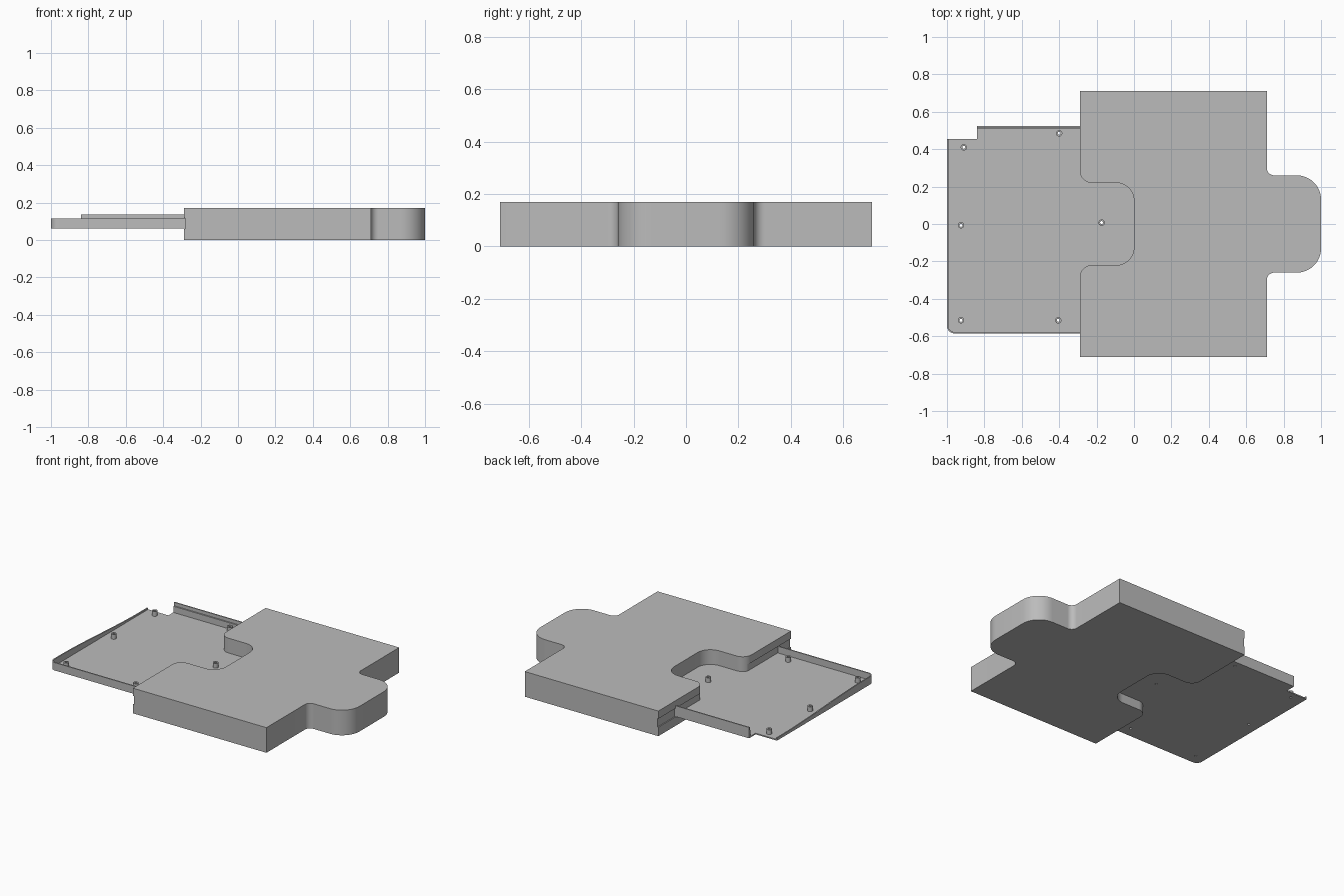
import bpy, bmesh, math
from mathutils import Vector

if "Cube" in bpy.data.objects:
    bpy.data.objects.remove(bpy.data.objects["Cube"])

grey = bpy.data.materials.new("light grey")
grey.diffuse_color = (0.5, 0.5, 0.5, 1)
grey.use_nodes = True
grey.node_tree.nodes["Principled BSDF"].inputs["Base Color"].default_value = grey.diffuse_color


def finish(name, bm):
    bmesh.ops.recalc_face_normals(bm, faces=bm.faces)
    me = bpy.data.meshes.new(name)
    bm.to_mesh(me)
    bm.free()
    me.materials.append(grey)
    ob = bpy.data.objects.new(name, me)
    bpy.context.collection.objects.link(ob)
    return ob


def rounded(corners, n=12):
    """Fillet each (x, y, radius) corner with a tangent arc."""
    out = []
    for i, (x, y, r) in enumerate(corners):
        p = Vector((x, y))
        if r == 0:
            out.append(p)
            continue
        a = (Vector(corners[i - 1][:2]) - p).normalized()
        b = (Vector(corners[(i + 1) % len(corners)][:2]) - p).normalized()
        c = p + (a + b) * r          # right-angle corners only
        for k in range(n + 1):
            t = k / n * math.pi / 2
            out.append(c - b * r * math.cos(t) - a * r * math.sin(t))
    return out


def prism(name, outline, z0, z1):
    bm = bmesh.new()
    f = bm.faces.new([bm.verts.new((p[0], p[1], z0)) for p in outline])
    g = bmesh.ops.extrude_face_region(bm, geom=[f])
    bmesh.ops.translate(bm, vec=(0, 0, z1 - z0),
                        verts=[v for v in g["geom"] if isinstance(v, bmesh.types.BMVert)])
    return finish(name, bm)


def box(name, x0, x1, y0, y1, z0, z1):
    return prism(name, [(x0, y0), (x1, y0), (x1, y1), (x0, y1)], z0, z1)


def cut(ob, cutter):
    cutter.hide_render = True
    cutter.hide_viewport = True
    m = ob.modifiers.new("cut", "BOOLEAN")
    m.operation, m.object, m.solver = "DIFFERENCE", cutter, "EXACT"


def smooth(ob):
    bpy.ops.object.select_all(action="DESELECT")
    ob.select_set(True)
    bpy.context.view_layer.objects.active = ob
    bpy.ops.object.shade_smooth_by_angle(angle=math.radians(30))


# Main block: socket on the left, tab on the right
half = [(1.0, 0.26, 0.13), (0.71, 0.26, 0.04), (0.71, 0.71, 0), (-0.29, 0.71, 0),
        (-0.29, 0.22, 0.065), (0.0, 0.22, 0.095)]
block = prism("puzzle_block",
              rounded(half + [(x, -y, r) for x, y, r in reversed(half)]), 0, 0.17)
smooth(block)
# Shallow groove along the left face
cut(block, box("groove_cutter", -0.32, -0.283, -0.8, 0.8, 0.06, 0.118))

# Tray floor
Z0, ZF, ZW, T = 0.062, 0.07, 0.115, 0.008
floor = prism("tray_floor", rounded([
    (-1, -0.585, 0.04), (-0.25, -0.585, 0), (-0.25, -0.3, 0), (0.03, -0.3, 0),
    (0.03, 0.3, 0), (-0.25, 0.3, 0), (-0.25, 0.525, 0), (-0.84, 0.525, 0),
    (-0.84, 0.455, 0), (-1, 0.455, 0)]), Z0, ZF)

# Front and left tray wall: swept strip whose left side slopes down to the rear
outer, inner = [], []
for lst, d in ((outer, 0), (inner, T)):
    lst.append((-0.25, -0.585 + d))
    for k in range(9):
        a = math.pi / 2 * k / 8
        r = 0.04 - d
        lst.append((-0.96 - r * math.sin(a), -0.545 - r * math.cos(a)))
    lst += [(-1 + d, -0.5 + 0.955 * k / 12) for k in range(1, 13)]


def wall_top(y):
    t = min(max((y + 0.5) / 0.9, 0), 1)
    return ZW - 0.035 * t * t * (3 - 2 * t)


bm = bmesh.new()
rows = []
for (ax, ay), (bx, by) in zip(outer, inner):
    h = wall_top(ay)
    rows.append([bm.verts.new(c) for c in
                 ((ax, ay, Z0), (ax, ay, h), (bx, by, h), (bx, by, Z0))])
for p, q in zip(rows, rows[1:]):
    for k in range(4):
        j = (k + 1) % 4
        bm.faces.new((p[k], p[j], q[j], q[k]))
bm.faces.new(rows[0])
bm.faces.new(rows[-1])
smooth(finish("tray_front_left_wall", bm))

# Rear wall: stepped rim with a lower inner ledge
box("tray_rear_wall", -0.84, -0.25, 0.517, 0.525, Z0, 0.135)
box("tray_rear_ledge", -0.84, -0.25, 0.508, 0.517, Z0, 0.112)

# Hollow mounting posts, with holes through the floor
posts = [(-0.91, 0.41), (-0.925, -0.007), (-0.925, -0.515),
         (-0.405, -0.515), (-0.40, 0.485), (-0.173, 0.007)]
N = 24
holes = bmesh.new()
for i, (x, y) in enumerate(posts):
    bm = bmesh.new()
    rings = [[bm.verts.new((x + r * math.cos(k * math.tau / N),
                            y + r * math.sin(k * math.tau / N), z)) for k in range(N)]
             for r, z in ((0.017, Z0 + 0.002), (0.017, 0.102), (0.008, 0.102), (0.008, Z0 + 0.002))]
    for a in range(4):
        p, q = rings[a], rings[(a + 1) % 4]
        for k in range(N):
            j = (k + 1) % N
            bm.faces.new((p[k], p[j], q[j], q[k]))
    smooth(finish(f"post_{i + 1}", bm))
    g = bmesh.ops.create_cone(holes, cap_ends=True, segments=N, radius1=0.008,
                              radius2=0.008, depth=0.1)
    bmesh.ops.translate(holes, vec=(x, y, 0.066), verts=g["verts"])
cut(floor, finish("hole_cutters", holes))
